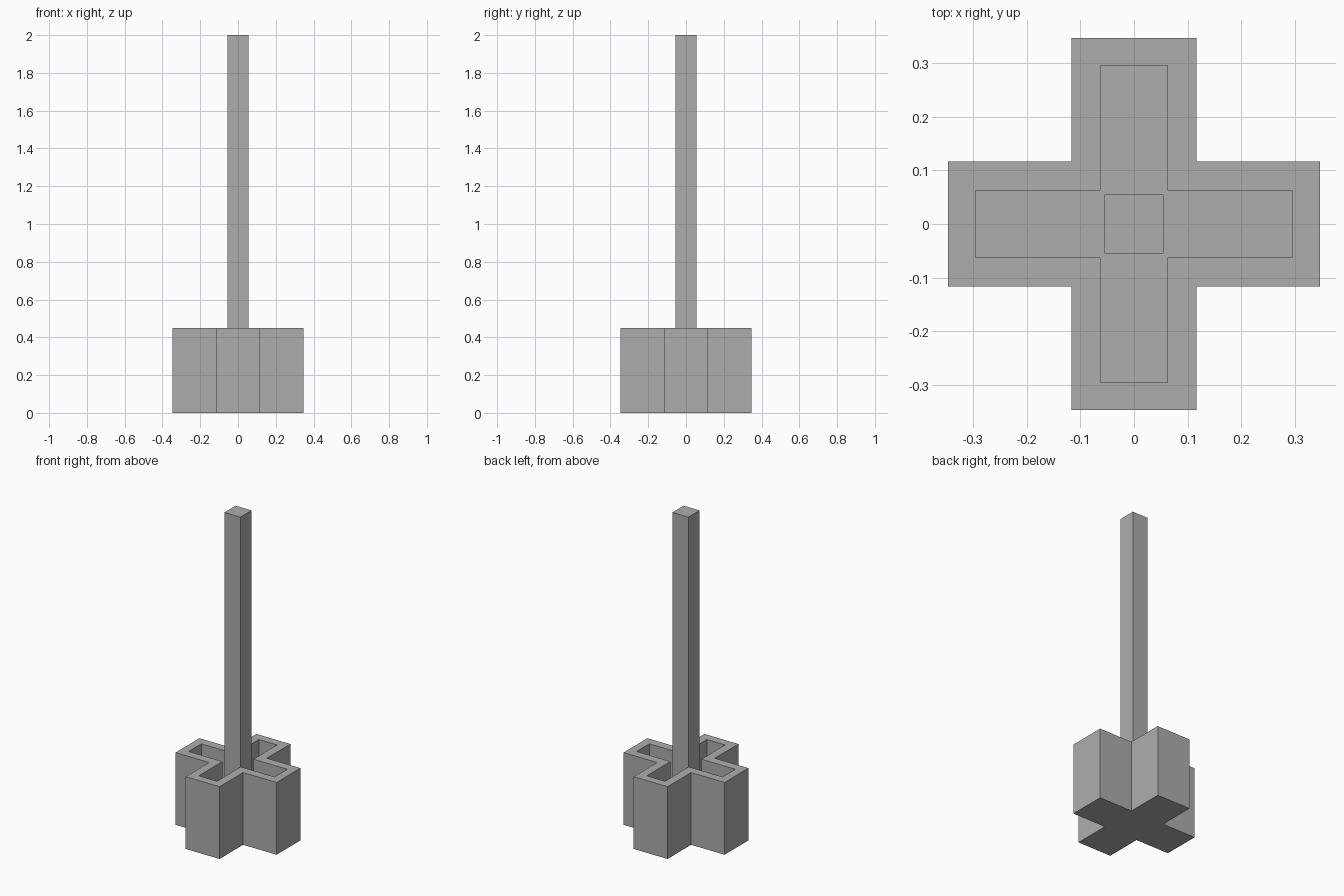
import bpy
import bmesh

if "Cube" in bpy.data.objects:
    bpy.data.objects.remove(bpy.data.objects["Cube"])

grey = bpy.data.materials.new("mid_grey")
grey.diffuse_color = (0.42, 0.42, 0.42, 1)
grey.use_nodes = True
grey.node_tree.nodes["Principled BSDF"].inputs["Base Color"].default_value = grey.diffuse_color

HEIGHT = 0.45   # height of the base
FLOOR = 0.05    # thickness of the base floor


def cross(a, r):
    """Outline of a plus shape: arm half width a, reach r."""
    arm = [(r, -a), (r, a), (a, a)]
    pts = []
    for _ in range(4):
        pts += arm
        arm = [(-y, x) for x, y in arm]
    return pts


def new_object(name, bm):
    bmesh.ops.recalc_face_normals(bm, faces=bm.faces)
    mesh = bpy.data.meshes.new(name)
    bm.to_mesh(mesh)
    bm.free()
    mesh.materials.append(grey)
    obj = bpy.data.objects.new(name, mesh)
    bpy.context.collection.objects.link(obj)
    return obj


# Hollow cross-shaped base: outer wall, rim, inner wall, closed floor
bm = bmesh.new()
outer, inner = cross(0.117, 0.348), cross(0.0625, 0.296)
loops = [[bm.verts.new((x, y, z)) for x, y in pts]
         for pts, z in ((outer, 0), (outer, HEIGHT), (inner, HEIGHT), (inner, FLOOR))]
for low, high in zip(loops, loops[1:]):
    for i in range(12):
        j = (i + 1) % 12
        bm.faces.new((low[i], low[j], high[j], high[i]))
bm.faces.new(loops[0])
bm.faces.new(loops[-1])
new_object("cross_base", bm)

# Square post standing on the base floor
bm = bmesh.new()
bmesh.ops.create_cube(bm, size=1)
bmesh.ops.scale(bm, vec=(0.11, 0.11, 2 - FLOOR), verts=bm.verts)
bmesh.ops.translate(bm, vec=(0, 0, (2 + FLOOR) / 2), verts=bm.verts)
new_object("post", bm)
